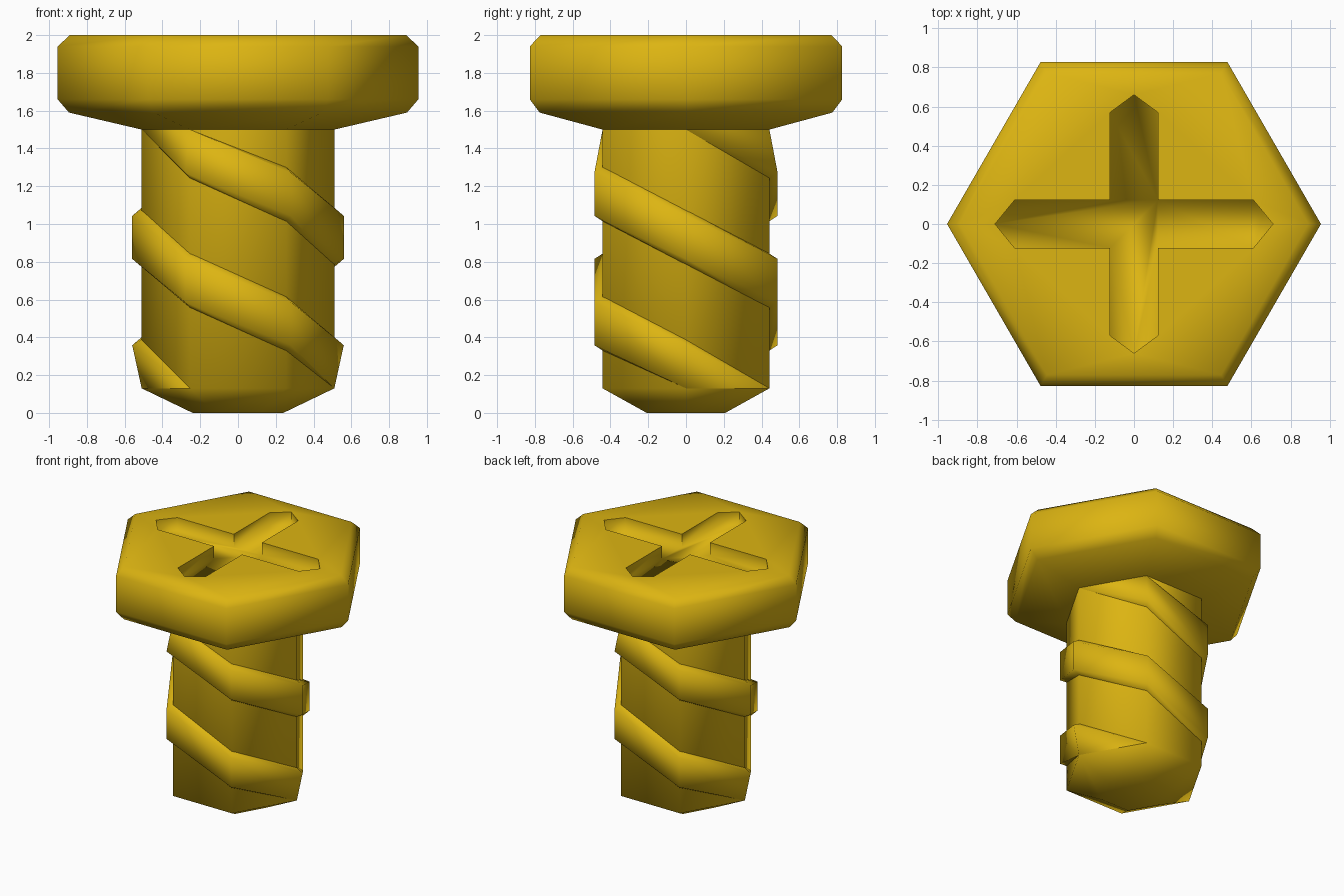
import bpy, bmesh
from math import cos, sin, radians

if "Cube" in bpy.data.objects:
    bpy.data.objects.remove(bpy.data.objects["Cube"], do_unlink=True)

COLOUR = (0.72, 0.46, 0.006, 1.0)
gold = bpy.data.materials.new("golden yellow")
gold.use_nodes = True
gold.diffuse_color = COLOUR
gold.node_tree.nodes["Principled BSDF"].inputs["Base Color"].default_value = COLOUR

SHAFT_R, THREAD_R = 0.51, 0.56
TOP, BOTTOM = 1.5, 0.13


def polar(r, deg, z):
    return (r * cos(radians(deg)), r * sin(radians(deg)), z)


def hex_rings(bm, profile):
    """Six-sided walls through (radius, height) pairs; returns the rings."""
    rings = [[bm.verts.new(polar(r, 60 * i, z)) for i in range(6)] for r, z in profile]
    for a, b in zip(rings, rings[1:]):
        for i in range(6):
            j = (i + 1) % 6
            bm.faces.new((a[i], a[j], b[j], b[i]))
    return rings


def finish(name, bm, keep_smooth=()):
    """Smooth shading with sharp creases, then make the object."""
    bmesh.ops.recalc_face_normals(bm, faces=bm.faces)
    for f in bm.faces:
        f.smooth = True
    for e in bm.edges:
        if len(e.link_faces) == 2:
            e.smooth = e in keep_smooth or e.calc_face_angle(0) < radians(70)
    mesh = bpy.data.meshes.new(name)
    bm.to_mesh(mesh)
    bm.free()
    mesh.materials.append(gold)
    obj = bpy.data.objects.new(name, mesh)
    bpy.context.collection.objects.link(obj)
    return obj


# Hexagonal head with a pointed cross recess
bm = bmesh.new()
rings = hex_rings(bm, [(SHAFT_R, TOP), (0.895, 1.59), (0.955, 1.66),
                       (0.955, 1.94), (0.89, 2.0)])
w = 0.122
quarter = [(0.71, 0), (0.61, w), (w, w), (w, 0.57), (0, 0.66)]
half = quarter + [(-x, y) for x, y in reversed(quarter[:-1])]
outline = half + [(x, -y) for x, y in reversed(half[1:-1])]
rim = [bm.verts.new((x, y, 2.0)) for x, y in outline]
floor = [bm.verts.new((x, y, 1.9)) for x, y in outline]
n = len(outline)
top_edges = [bm.edges.new((rim[i], rim[(i + 1) % n])) for i in range(n)]
top_edges += [bm.edges.get((rings[-1][i], rings[-1][(i + 1) % 6])) for i in range(6)]
bmesh.ops.triangle_fill(bm, edges=top_edges, use_beauty=True, normal=(0, 0, 1))
for i in range(n):
    j = (i + 1) % n
    bm.faces.new((rim[i], rim[j], floor[j], floor[i]))
base = bm.faces.new(floor)
finish("bolt_head", bm, keep_smooth=set(base.edges))

# Shaft with a chamfered foot
bm = bmesh.new()
rings = hex_rings(bm, [(0.24, 0.0), (SHAFT_R, BOTTOM), (SHAFT_R, TOP)])
bm.faces.new(rings[0])
bm.faces.new(rings[-1])
finish("bolt_shaft", bm)

# Two helical thread bands, half a turn apart, fading into the shaft at both ends
STEP = (TOP - BOTTOM) / 6


def band_edge(deg, z, lift):
    """Outer and inner corner of the band at one angle."""
    faded = z > TOP - 0.001 or z < BOTTOM + 0.001
    outer = polar(SHAFT_R if faded else THREAD_R, deg, z)
    inner = polar(SHAFT_R - 0.003, deg, z if faded else z + lift)
    return outer, inner


for name, start in (("thread_a", 0), ("thread_b", 180)):
    bm = bmesh.new()
    sections = []
    for k in range(8):
        low = TOP - STEP * k
        deg = start + 60 * k
        up_out, up_in = band_edge(deg, min(TOP, low + STEP), 0.03)
        low_out, low_in = band_edge(deg, max(BOTTOM, low), -0.03)
        sections.append([bm.verts.new(p) for p in (up_in, up_out, low_out, low_in)])
    for a, b in zip(sections, sections[1:]):
        for i in range(4):
            j = (i + 1) % 4
            bm.faces.new((a[i], a[j], b[j], b[i]))
    bmesh.ops.remove_doubles(bm, verts=bm.verts, dist=0.0005)
    finish(name, bm)
